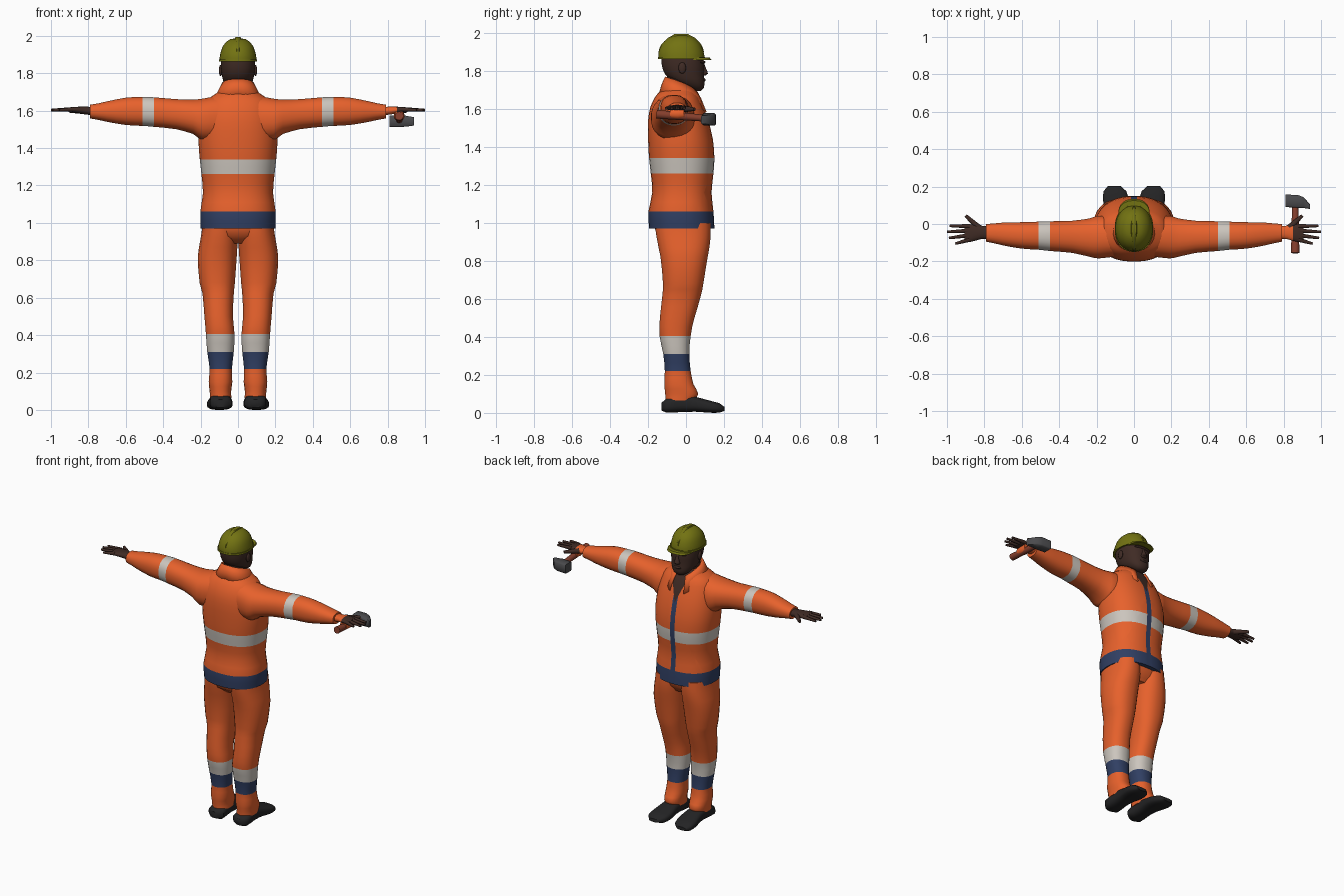
import bpy, bmesh, math
from mathutils import Vector, Matrix

if "Cube" in bpy.data.objects:
    bpy.data.objects.remove(bpy.data.objects["Cube"])

COLORS = {
    "orange": (0.80, 0.12, 0.025), "reflective": (0.60, 0.56, 0.51),
    "navy": (0.03, 0.05, 0.125), "skin": (0.05, 0.024, 0.018),
    "helmet_olive": (0.17, 0.17, 0.006), "boot_black": (0.017, 0.017, 0.018),
    "handle_wood": (0.24, 0.05, 0.026), "steel": (0.07, 0.07, 0.075),
}
NAMES = list(COLORS)
MATS = []
for n in NAMES:
    m = bpy.data.materials.new(n)
    m.diffuse_color = (*COLORS[n], 1)
    m.use_nodes = True
    m.node_tree.nodes["Principled BSDF"].inputs["Base Color"].default_value = m.diffuse_color
    MATS.append(m)


def finish(bm, name, color, rule=None, angle=50):
    """Turn a bmesh into an object; rule(centre) may name another colour per face."""
    bmesh.ops.recalc_face_normals(bm, faces=bm.faces[:])
    for f in bm.faces:
        c = rule(f.calc_center_median()) if rule else None
        f.material_index = NAMES.index(c or color)
    me = bpy.data.meshes.new(name)
    bm.to_mesh(me)
    bm.free()
    for m in MATS:
        me.materials.append(m)
    ob = bpy.data.objects.new(name, me)
    bpy.context.collection.objects.link(ob)
    bpy.ops.object.select_all(action='DESELECT')
    ob.select_set(True)
    bpy.context.view_layer.objects.active = ob
    bpy.ops.object.shade_smooth_by_angle(angle=math.radians(angle))
    return ob


def smooth_rings(rings, steps):
    """Spline through ring bounds so profiles flow between stations."""
    out = []
    for i in range(len(rings) - 1):
        a, b = rings[i], rings[i + 1]
        p, q = rings[max(i - 1, 0)], rings[min(i + 2, len(rings) - 1)]
        for k in range(steps):
            t = k / steps
            row = [a[0] + (b[0] - a[0]) * t]
            for j in range(1, 5):
                m0, m1 = (b[j] - p[j]) / 2, (q[j] - a[j]) / 2
                row.append((2*t**3 - 3*t**2 + 1) * a[j] + (t**3 - 2*t**2 + t) * m0
                           + (3*t**2 - 2*t**3) * b[j] + (t**3 - t**2) * m1)
            out.append(row)
    return out + [rings[-1]]


def loft_mesh(axis, rings, segs=24, power=2.3, steps=2, side=1):
    """Rings are (station, u0, u1, v0, v1) bounds of a rounded section."""
    bm = bmesh.new()
    loops = []
    for t, u0, u1, v0, v1 in smooth_rings(rings, steps):
        loop = []
        for k in range(segs):
            a = 2 * math.pi * (k + 0.5) / segs
            c, s = math.cos(a), math.sin(a)
            u = (u0 + u1) / 2 + (u1 - u0) / 2 * math.copysign(abs(c) ** (2 / power), c)
            v = (v0 + v1) / 2 + (v1 - v0) / 2 * math.copysign(abs(s) ** (2 / power), s)
            x, y, z = {'z': (u, v, t), 'x': (t, u, v), 'y': (u, t, v)}[axis]
            loop.append(bm.verts.new((x * side, y, z)))
        loops.append(loop)
    for a, b in zip(loops, loops[1:]):
        for k in range(segs):
            n = (k + 1) % segs
            bm.faces.new((a[k], a[n], b[n], b[k]))
    bm.faces.new(loops[0])
    bm.faces.new(loops[-1])
    return bm


def loft(name, color, axis, rings, rule=None, **kw):
    return finish(loft_mesh(axis, rings, **kw), name, color, rule)


def tube(name, color, a, b, r1, r2, segs=10):
    a, b = Vector(a), Vector(b)
    d = b - a
    bm = bmesh.new()
    mat = Matrix.Translation((a + b) / 2) @ d.to_track_quat('Z', 'Y').to_matrix().to_4x4()
    bmesh.ops.create_cone(bm, cap_ends=True, segments=segs, radius1=r1, radius2=r2,
                          depth=d.length, matrix=mat)
    return finish(bm, name, color)


def ball(name, color, centre, size):
    bm = bmesh.new()
    bmesh.ops.create_uvsphere(bm, u_segments=14, v_segments=10, radius=1,
                              matrix=Matrix.Translation(centre) @ Matrix.Diagonal((*size, 1)))
    return finish(bm, name, color)


# Jacket body, with the zip strip and open neck cut into the front
jacket = loft_mesh('z', [
    (0.97, -.200, .200, -.195, .150), (1.06, -.202, .202, -.198, .145),
    (1.16, -.188, .188, -.178, .135), (1.26, -.196, .196, -.186, .145),
    (1.34, -.205, .205, -.195, .150), (1.44, -.212, .212, -.200, .142),
    (1.54, -.205, .205, -.200, .118), (1.61, -.190, .190, -.188, .092),
    (1.66, -.165, .165, -.165, .070), (1.69, -.120, .120, -.140, .050),
    (1.72, -.080, .080, -.105, .035)], segs=36)
VZ, VS = 1.52, 0.38      # bottom and slope of the neck opening


def cut_front(point, normal):
    faces = [f for f in jacket.faces if f.calc_center_median().y > 0.0]
    geom = set(faces)
    for f in faces:
        geom.update(f.edges)
        geom.update(f.verts)
    bmesh.ops.bisect_plane(jacket, geom=list(geom), plane_co=point, plane_no=normal)


for s in (-1, 1):
    cut_front((s * 0.017, 0, 0), (1, 0, 0))
    cut_front((0, 0, VZ), (1, 0, -s * VS))


def jacket_rule(c):
    if c.z < 1.06:
        return "navy"
    if c.y > 0 and c.z > VZ and abs(c.x) < (c.z - VZ) * VS:
        return "skin"
    if c.y > 0.05 and abs(c.x) < 0.017:
        return "navy"
    if 1.26 < c.z < 1.34:
        return "reflective"


finish(jacket, "jacket", "orange", jacket_rule)

# Turned collar: open at the front, high at the back
bm = bmesh.new()
prev = None
for i in range(25):
    a = math.radians(-155 + 310 * i / 24)
    t = abs(a) / math.radians(155)
    row = []
    for rx, ry, z in ((.130, .112 + .04 * t, 1.685 - .10 * t * t),
                      (.105, .096 + .025 * t, 1.735 - .08 * t * t),
                      (.086, .080 + .02 * t, 1.77 - .08 * t * t)):
        row.append(bm.verts.new((rx * math.sin(a), -.03 - ry * math.cos(a), z)))
    if prev:
        for k in range(2):
            bm.faces.new((prev[k], row[k], row[k + 1], prev[k + 1]))
    prev = row
collar = finish(bm, "collar", "orange")
collar.modifiers.new("thickness", 'SOLIDIFY').thickness = 0.012

# Hips joining the legs below the jacket
loft("hips", "orange", 'z', [(0.89, -.10, .10, -.10, .08), (0.93, -.175, .175, -.15, .11),
                             (1.0, -.19, .19, -.17, .13)])


def leg_rule(c):
    return "navy" if .22 < c.z < .31 else "reflective" if .31 < c.z < .405 else None


def sleeve_rule(c):
    return "reflective" if .45 < abs(c.x) < .51 else None


for s, side in ((-1, "left"), (1, "right")):
    # Trouser legs
    loft(side + "_trouser_leg", "orange", 'z', [
        (.065, .035, .150, -.108, .045), (.10, .036, .152, -.110, .065),
        (.15, .030, .157, -.115, .040), (.22, .032, .152, -.112, .025),
        (.31, .022, .165, -.120, .018), (.405, .018, .172, -.140, .025),
        (.50, .027, .180, -.138, .045), (.62, .022, .190, -.125, .080),
        (.68, .016, .206, -.122, .092), (.82, .006, .216, -.135, .115),
        (.92, .001, .200, -.155, .130), (1.0, .001, .190, -.165, .130)],
        leg_rule, side=s)
    # Boots
    loft(side + "_boot", "boot_black", 'y', [
        (-.128, .065, .125, .012, .055), (-.105, .035, .150, .002, .075),
        (-.02, .040, .148, .004, .098), (.05, .036, .152, .006, .085),
        (.12, .028, .165, .001, .066), (.175, .040, .163, .001, .052),
        (.203, .070, .140, .010, .032)], side=s, power=2.8)
    # Sleeves
    loft(side + "_sleeve", "orange", 'x', [
        (.10, -.175, .040, 1.44, 1.680), (.19, -.185, .045, 1.44, 1.665),
        (.24, -.175, .030, 1.475, 1.660), (.33, -.155, .018, 1.500, 1.662),
        (.45, -.145, .015, 1.513, 1.672), (.51, -.138, .013, 1.518, 1.674),
        (.60, -.132, .010, 1.523, 1.670), (.70, -.115, .008, 1.540, 1.650),
        (.79, -.095, .000, 1.558, 1.632)], sleeve_rule, side=s)
    # Hands with fingers and thumb; the right wrist has a longer cuff
    loft(side + "_hand", "skin", 'x', [
        (.77, -.080, -.012, 1.575, 1.620), (.82, -.082, -.008, 1.580, 1.622),
        (.88, -.098, .000, 1.592, 1.620), (.905, -.092, -.006, 1.597, 1.616)],
        lambda c: "orange" if 0 < c.x < .85 else None, side=s, segs=16)
    for i, (y, ty, tip) in enumerate(((-.084, -.105, .955), (-.060, -.075, .99),
                                      (-.036, -.042, 1.0), (-.012, -.010, .985))):
        tube(f"{side}_finger_{i + 1}", "skin", (s * .88, y, 1.607),
             (s * tip, ty, 1.603), .0125, .007)
    tube(side + "_thumb", "skin", (s * .83, -.02, 1.600), (s * .90, .045, 1.598), .018, .009)
    # Ears
    ball(side + "_ear", "skin", (s * .093, -.02, 1.815), (.010, .020, .030))

# Neck and head
loft("neck", "skin", 'z', [(1.62, -.07, .07, -.10, .06), (1.70, -.066, .066, -.10, .045),
                           (1.80, -.068, .068, -.10, .05)])
loft("head", "skin", 'z', [
    (1.695, -.028, .028, .030, .080), (1.71, -.050, .050, .000, .094),
    (1.74, -.073, .073, -.065, .098), (1.78, -.085, .085, -.110, .095),
    (1.83, -.092, .092, -.128, .096), (1.88, -.092, .092, -.130, .088)], segs=28)
loft("nose", "skin", 'z', [(1.775, -.016, .016, .07, .102), (1.785, -.021, .021, .07, .116),
                           (1.81, -.013, .013, .07, .107), (1.84, -.009, .009, .07, .096)],
     segs=12)
ball("lips", "skin", (0, .092, 1.752), (.027, .012, .009))
ball("brow", "skin", (0, .082, 1.846), (.062, .020, .010))

# Hard hat: shell, rim, peak and centre ridge
loft("helmet_shell", "helmet_olive", 'z', [
    (1.866, -.100, .100, -.146, .098), (1.90, -.096, .096, -.144, .093),
    (1.94, -.084, .084, -.126, .076), (1.965, -.066, .066, -.102, .054),
    (1.982, -.042, .042, -.072, .026), (1.988, -.010, .010, -.035, -.010)],
    segs=32, power=2.1)
loft("helmet_rim", "helmet_olive", 'z', [(1.862, -.103, .103, -.149, .101),
                                         (1.874, -.102, .102, -.148, .100)], segs=32, steps=1)
loft("helmet_peak", "helmet_olive", 'z', [(1.858, -.084, .084, -.02, .134),
                                          (1.870, -.084, .084, -.02, .125)], segs=28, steps=1)
loft("helmet_ridge", "helmet_olive", 'z', [
    (1.90, -.022, .022, -.146, .096), (1.94, -.022, .022, -.131, .081),
    (1.975, -.020, .020, -.094, .046), (1.994, -.014, .014, -.060, .010)], segs=20)

# Hammer in the right hand, with a curled grip under the palm
tube("hammer_handle", "handle_wood", (.862, -.155, 1.572), (.862, .13, 1.548), .023, .017, 14)
loft("hammer_head", "steel", 'x', [
    (.81, .090, .158, 1.512, 1.575), (.875, .086, .156, 1.512, 1.578),
    (.905, .085, .145, 1.515, 1.572), (.942, .080, .105, 1.520, 1.565)],
    segs=8, power=8, steps=1)
loft("grip", "orange", 'y', [(-.085, .838, .886, 1.55, 1.60), (-.045, .832, .890, 1.545, 1.60),
                             (-.01, .838, .886, 1.55, 1.60)], segs=12)
